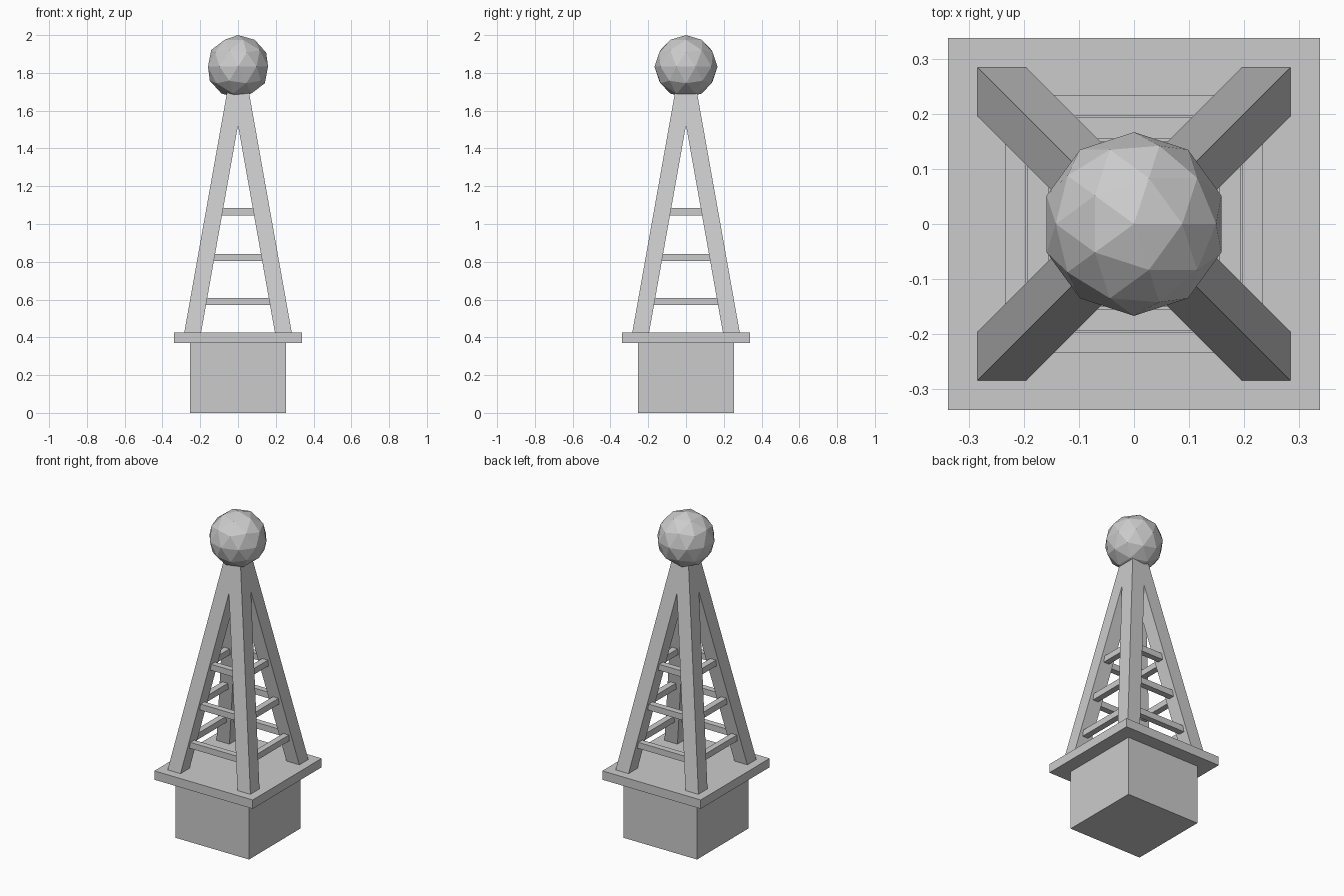
import bpy, bmesh
from mathutils import Matrix, Vector

if "Cube" in bpy.data.objects:
    bpy.data.objects.remove(bpy.data.objects["Cube"])


def make_object(name, bm):
    bmesh.ops.recalc_face_normals(bm, faces=bm.faces)
    mesh = bpy.data.meshes.new(name)
    bm.to_mesh(mesh)
    bm.free()
    obj = bpy.data.objects.new(name, mesh)
    bpy.context.collection.objects.link(obj)
    return obj


def box(name, center, size):
    bm = bmesh.new()
    bmesh.ops.create_cube(bm, size=1, matrix=Matrix.Translation(center) @ Matrix.Diagonal((*size, 1)))
    return make_object(name, bm)


def leg_offset(z):
    # distance of a leg's centre line from the axis at height z
    return 0.24 - 0.178 * (z - 0.425)


# Base block and cap slab
box("base_block", (0, 0, 0.185), (0.506, 0.506, 0.37))
box("base_slab", (0, 0, 0.3975), (0.676, 0.676, 0.055))

# Four leaning legs: square prisms sheared toward the axis
Z0, Z1, W = 0.39, 1.75, 0.089
for sx, xn in ((-1, "left"), (1, "right")):
    for sy, yn in ((-1, "front"), (1, "back")):
        bm = bmesh.new()
        bmesh.ops.create_cube(bm, size=1)
        for v in bm.verts:
            z = Z0 if v.co.z < 0 else Z1
            d = leg_offset(z)
            v.co = Vector((sx * d + v.co.x * W, sy * d + v.co.y * W, z))
        make_object(f"{yn}_{xn}_leg", bm)

# Three levels of cross rungs on all four sides
for i, z in enumerate((0.59, 0.823, 1.065), 1):
    d = leg_offset(z) + 0.005
    for s, yn, xn in ((-1, "front", "left"), (1, "back", "right")):
        box(f"{yn}_rung_{i}", (0, s * d, z), (2 * d, 0.038, 0.038))
        box(f"{xn}_rung_{i}", (s * d, 0, z), (0.038, 2 * d, 0.038))

# Faceted ball on top
bm = bmesh.new()
bmesh.ops.create_icosphere(bm, subdivisions=2, radius=0.167, matrix=Matrix.Translation((0, 0, 1.833)))
make_object("top_ball", bm)
